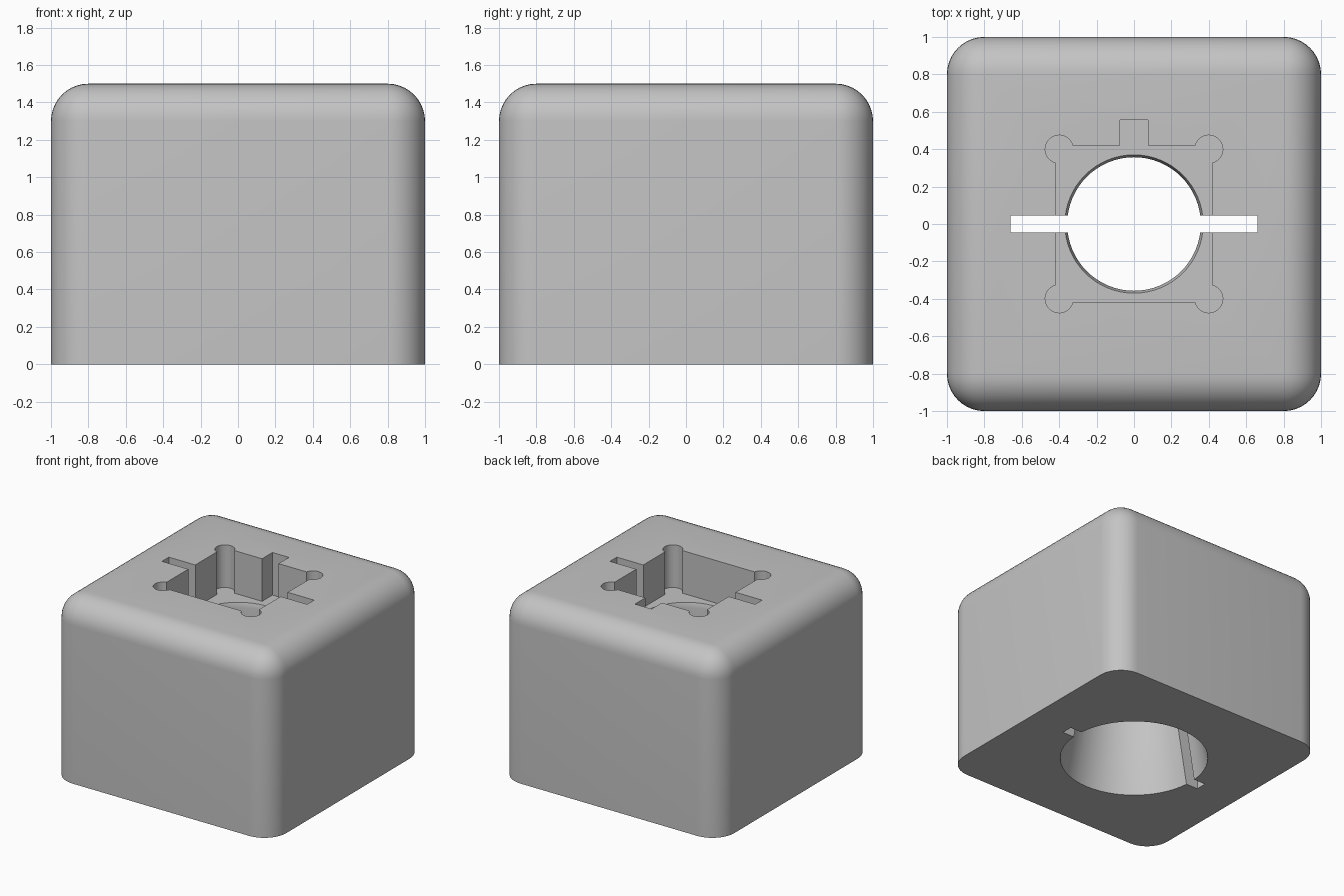
import bpy, bmesh, math

if "Cube" in bpy.data.objects:
    bpy.data.objects.remove(bpy.data.objects["Cube"], do_unlink=True)

HEIGHT = 1.5
FLOOR = 1.15      # floor of the square pocket
HALF = 0.42       # half width of the pocket

grey = bpy.data.materials.new("plain grey")
grey.use_nodes = True
grey.diffuse_color = (0.55, 0.55, 0.55, 1)
grey.node_tree.nodes["Principled BSDF"].inputs["Base Color"].default_value = grey.diffuse_color


def make(name, bm):
    bmesh.ops.recalc_face_normals(bm, faces=bm.faces)
    mesh = bpy.data.meshes.new(name)
    bm.to_mesh(mesh)
    bm.free()
    mesh.materials.append(grey)
    obj = bpy.data.objects.new(name, mesh)
    bpy.context.collection.objects.link(obj)
    return obj


def prism(name, outline, bottom, top):
    bm = bmesh.new()
    face = bm.faces.new([bm.verts.new((x, y, bottom)) for x, y in outline])
    new = bmesh.ops.extrude_face_region(bm, geom=[face])["geom"]
    verts = [v for v in new if isinstance(v, bmesh.types.BMVert)]
    bmesh.ops.translate(bm, verts=verts, vec=(0, 0, top - bottom))
    return make(name, bm)


def lathe(name, profile, sides):
    bm = bmesh.new()
    rings = [[bm.verts.new((r * math.cos(math.tau * i / sides),
                            r * math.sin(math.tau * i / sides), z))
              for i in range(sides)] for r, z in profile]
    for low, high in zip(rings, rings[1:]):
        for i in range(sides):
            j = (i + 1) % sides
            bm.faces.new((low[i], low[j], high[j], high[i]))
    bm.faces.new(rings[0])
    bm.faces.new(rings[-1])
    return make(name, bm)


# Block with rounded upright and top edges, sharp base
bm = bmesh.new()
bmesh.ops.create_cube(bm, size=2)
for v in bm.verts:
    v.co.z = HEIGHT if v.co.z > 0 else 0
edges = [e for e in bm.edges if max(v.co.z for v in e.verts) > 0]
bmesh.ops.bevel(bm, geom=edges, offset=0.2, offset_type='OFFSET', segments=10,
                profile=0.5, affect='EDGES', clamp_overlap=True)
block = make("block", bm)

# Pocket outline: round relief at each corner, key notch at the back
relief, centre, steps = 0.075, 0.4, 20
overlap = math.asin((HALF - centre) / relief)
start, end = overlap - math.pi / 2, math.pi - overlap
outline = []
for quarter in range(4):
    turn = quarter * math.pi / 2
    c, s = math.cos(turn), math.sin(turn)
    for i in range(steps + 1):
        a = start + (end - start) * i / steps
        x, y = centre + relief * math.cos(a), centre + relief * math.sin(a)
        outline.append((x * c - y * s, x * s + y * c))
    if quarter == 0:
        outline += [(0.075, HALF), (0.075, 0.555), (-0.075, 0.555), (-0.075, HALF)]

slot = [(-0.66, -0.045), (0.66, -0.045), (0.66, 0.045), (-0.66, 0.045)]
cutters = [
    prism("pocket_cutter", outline, FLOOR, HEIGHT + 0.1),
    # Bore flares out towards the base, with a small chamfer at the pocket floor
    lathe("bore_cutter", [(0.565, -0.05), (0.357, 1.11), (0.37, FLOOR), (0.37, 1.2)], 64),
    prism("slot_cutter", slot, -0.1, HEIGHT + 0.1),
]

# Cut the openings
bpy.context.view_layer.objects.active = block
for cutter in cutters:
    cutter.hide_render = True
    mod = block.modifiers.new(cutter.name, 'BOOLEAN')
    mod.operation = 'DIFFERENCE'
    mod.solver = 'EXACT'
    mod.object = cutter
    bpy.ops.object.modifier_apply(modifier=mod.name)
for cutter in cutters:
    bpy.data.objects.remove(cutter, do_unlink=True)

bpy.ops.object.select_all(action='DESELECT')
block.select_set(True)
bpy.ops.object.shade_smooth_by_angle(angle=math.radians(30))
